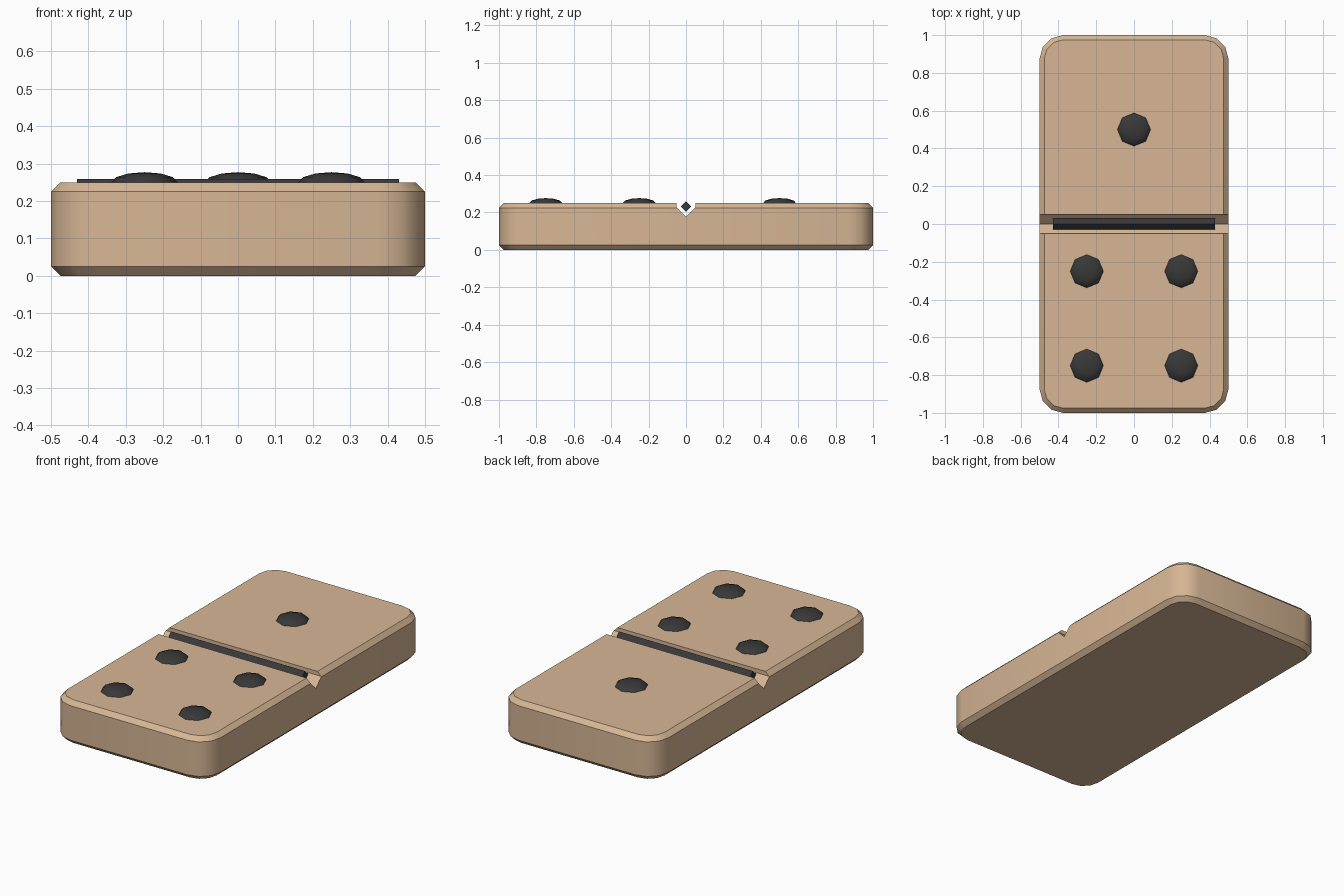
import bpy, bmesh, math

if "Cube" in bpy.data.objects:
    bpy.data.objects.remove(bpy.data.objects["Cube"])


def material(name, rgb):
    m = bpy.data.materials.new(name)
    m.diffuse_color = (*rgb, 1)
    m.use_nodes = True
    m.node_tree.nodes["Principled BSDF"].inputs["Base Color"].default_value = m.diffuse_color
    return m


tan = material("warm tan", (0.68, 0.47, 0.30))
dark = material("charcoal", (0.04, 0.04, 0.04))


def add_object(name, bm, mat):
    bmesh.ops.recalc_face_normals(bm, faces=bm.faces)
    me = bpy.data.meshes.new(name)
    bm.to_mesh(me)
    bm.free()
    me.materials.append(mat)
    ob = bpy.data.objects.new(name, me)
    bpy.context.collection.objects.link(ob)
    return ob


def activate(ob):
    bpy.ops.object.select_all(action='DESELECT')
    ob.select_set(True)
    bpy.context.view_layer.objects.active = ob


def smooth(ob):
    activate(ob)
    bpy.ops.object.shade_smooth_by_angle(angle=math.radians(35))


def loft(rings):
    """Closed solid through equal-length rings of 3D points."""
    bm = bmesh.new()
    vs = [[bm.verts.new(p) for p in r] for r in rings]
    n = len(vs[0])
    for a, b in zip(vs, vs[1:]):
        for i in range(n):
            j = (i + 1) % n
            bm.faces.new((a[i], a[j], b[j], b[i]))
    bm.faces.new(vs[0][::-1])
    bm.faces.new(vs[-1])
    return bm


def rounded_rect(inset, z, r=0.125, seg=3):
    pts = []
    for k, (sx, sy) in enumerate([(1, 1), (-1, 1), (-1, -1), (1, -1)]):
        for i in range(seg + 1):
            a = math.radians(90) * (k + i / seg)
            pts.append((sx * (0.5 - r) + (r - inset) * math.cos(a),
                        sy * (1 - r) + (r - inset) * math.sin(a), z))
    return pts


def extrude_x(profile, half):
    return loft([[(x, y, z) for y, z in profile] for x in (-half, half)])


# Tile body: rounded slab with chamfered rims
C, H = 0.025, 0.25
body = add_object("tile_body", loft([
    rounded_rect(C, 0), rounded_rect(0, C),
    rounded_rect(0, H - C), rounded_rect(C, H)]), tan)

# Centre groove: straight walls running into a V
cutter = add_object("groove_cutter", extrude_x(
    [(-0.05, 0.35), (-0.05, 0.227), (0, 0.177), (0.05, 0.227), (0.05, 0.35)], 0.7), tan)
cutter.hide_render = True
mod = body.modifiers.new("groove", 'BOOLEAN')
mod.operation = 'DIFFERENCE'
mod.solver = 'EXACT'
mod.object = cutter
activate(body)
bpy.ops.object.modifier_apply(modifier=mod.name)
bpy.data.objects.remove(cutter)
smooth(body)

# Divider bar: square rod on its edge, lying in the groove
d, zc = 0.028, 0.231
add_object("divider_bar", extrude_x(
    [(-d, zc), (0, zc - d), (d, zc), (0, zc + d)], 0.43), dark)

# Pips: flattened eight-sided domes
for i, (x, y) in enumerate([(0, 0.5)] + [(sx * 0.25, y) for sx in (-1, 1)
                                         for y in (-0.25, -0.75)]):
    bm = bmesh.new()
    bmesh.ops.create_uvsphere(bm, u_segments=8, v_segments=6, radius=1)
    bmesh.ops.scale(bm, vec=(0.088, 0.088, 0.027), verts=bm.verts)
    pip = add_object(f"pip_{i + 1}", bm, dark)
    pip.location = (x, y, H)
    smooth(pip)
